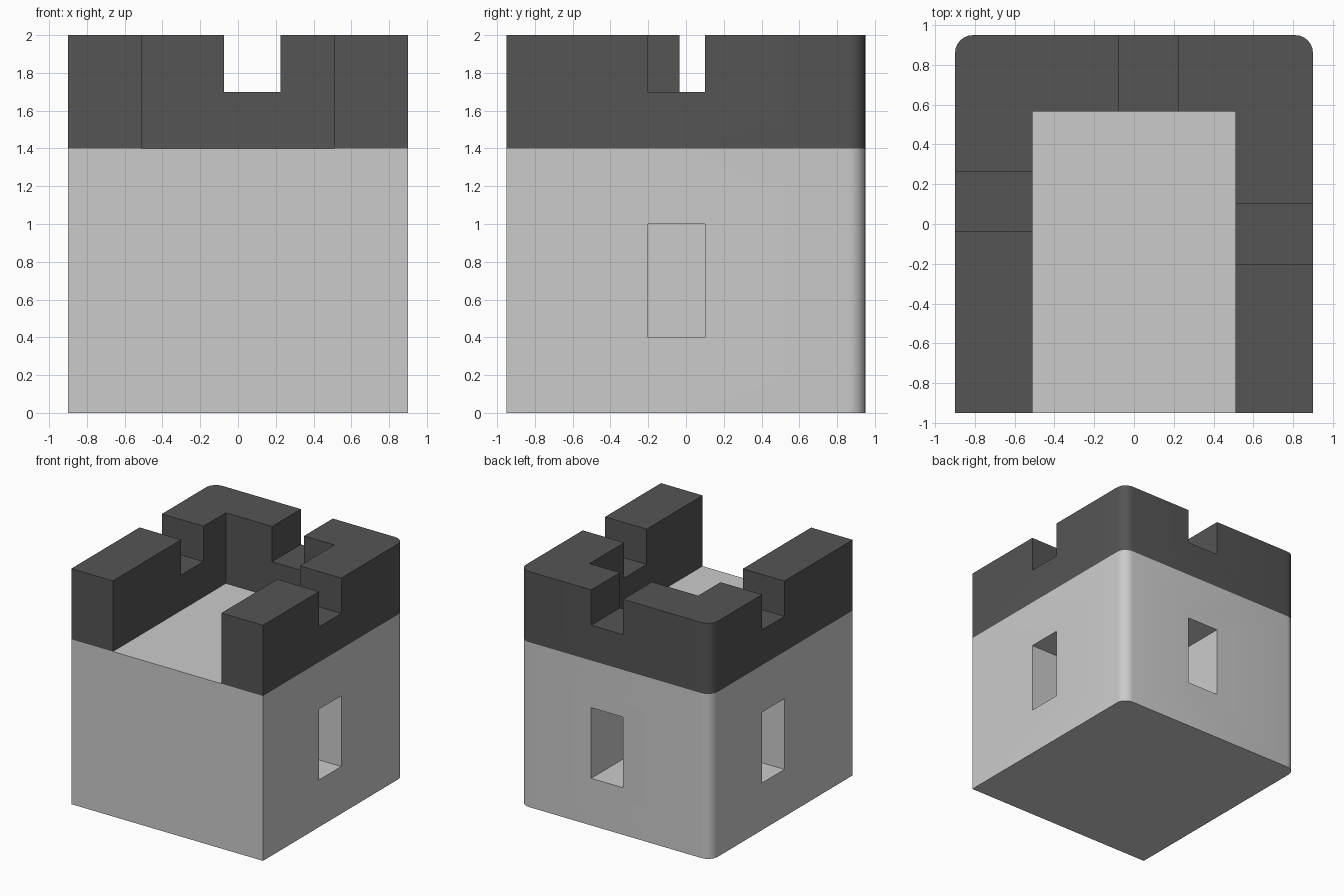
import bpy, bmesh
from math import sin, cos, pi, radians

if "Cube" in bpy.data.objects:
    bpy.data.objects.remove(bpy.data.objects["Cube"])

HX, HY, R = 0.9, 0.95, 0.09      # half footprint and back corner radius
IX, IY = 0.51, 0.565             # inner edge of the parapet


def prism(name, outline, z0, z1):
    bm = bmesh.new()
    face = bm.faces.new([bm.verts.new((x, y, z0)) for x, y in outline])
    ext = bmesh.ops.extrude_face_region(bm, geom=[face])
    top = [v for v in ext["geom"] if isinstance(v, bmesh.types.BMVert)]
    bmesh.ops.translate(bm, verts=top, vec=(0, 0, z1 - z0))
    bmesh.ops.recalc_face_normals(bm, faces=bm.faces)
    me = bpy.data.meshes.new(name)
    bm.to_mesh(me)
    bm.free()
    ob = bpy.data.objects.new(name, me)
    bpy.context.collection.objects.link(ob)
    return ob


def cut_openings(ob, depth, z0, z1):
    """Cut the right, left and back openings into the walls."""
    e = 0.1
    boxes = [(HX - depth, HX + e, -0.2, 0.1),
             (-HX - e, -HX + depth, -0.035, 0.265),
             (-0.075, 0.225, HY - depth, HY + e)]
    for x0, x1, y0, y1 in boxes:
        cutter = prism("cutter", [(x0, y0), (x1, y0), (x1, y1), (x0, y1)], z0, z1)
        cutter.hide_render = True
        mod = ob.modifiers.new("opening", 'BOOLEAN')
        mod.operation = 'DIFFERENCE'
        mod.solver = 'EXACT'
        mod.object = cutter
        bpy.context.view_layer.objects.active = ob
        bpy.ops.object.modifier_apply(modifier=mod.name)
        bpy.data.objects.remove(cutter, do_unlink=True)


def smooth(ob):
    bpy.ops.object.select_all(action='DESELECT')
    ob.select_set(True)
    bpy.context.view_layer.objects.active = ob
    bpy.ops.object.shade_smooth_by_angle(angle=radians(30))


# Footprint: sharp front corners, rounded back corners
arc = [(HX - R + R * cos(i * pi / 12), HY - R + R * sin(i * pi / 12)) for i in range(7)]
outer = [(-HX, -HY), (HX, -HY)] + arc + [(-x, y) for x, y in reversed(arc)]

# Tower body with recessed windows
body = prism("tower_body", outer, 0, 1.4)
cut_openings(body, 0.6, 0.4, 1.0)
smooth(body)

# U-shaped parapet, open at the front, with one notch per wall
u_shape = outer[1:] + [(-HX, -HY), (-IX, -HY), (-IX, IY), (IX, IY), (IX, -HY)]
parapet = prism("parapet", u_shape, 1.4, 2.0)
cut_openings(parapet, 0.5, 1.7, 2.1)
smooth(parapet)
dark = bpy.data.materials.new("dark_grey")
dark.diffuse_color = (0.09, 0.09, 0.09, 1)
dark.use_nodes = True
dark.node_tree.nodes["Principled BSDF"].inputs["Base Color"].default_value = dark.diffuse_color
parapet.data.materials.clear()
parapet.data.materials.append(dark)
